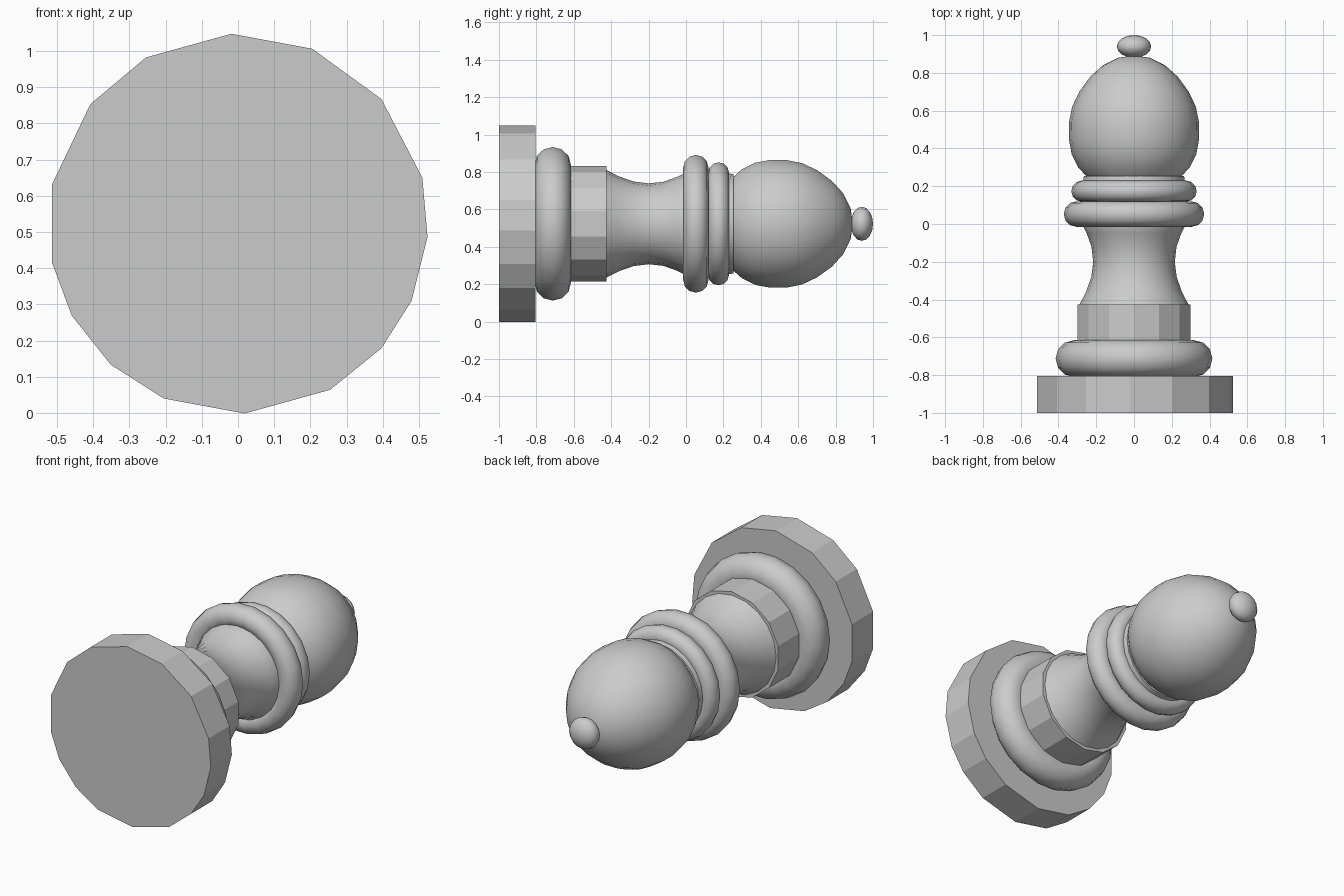
import bpy, bmesh
from math import sin, cos, radians, pi

if "Cube" in bpy.data.objects:
    bpy.data.objects.remove(bpy.data.objects["Cube"])

CZ = 0.523  # height of the lying axis


def even(n, start=0):
    return [radians(start) + 2 * pi * i / n for i in range(n)]


def lathe(name, profile, angles, smooth=35, closed=False):
    """Revolve (y, radius) points around the y axis; zero radius makes a pole."""
    bm = bmesh.new()
    rings = []
    for y, r in profile:
        if r == 0:
            rings.append([bm.verts.new((0, y, CZ))] * len(angles))
        else:
            rings.append([bm.verts.new((r * cos(a), y, CZ + r * sin(a))) for a in angles])
    pairs = list(zip(rings, rings[1:]))
    if closed:
        pairs.append((rings[-1], rings[0]))
    n = len(angles)
    for a, b in pairs:
        for i in range(n):
            j = (i + 1) % n
            quad = list(dict.fromkeys((a[i], a[j], b[j], b[i])))
            bm.faces.new(quad)
    if not closed:
        for ring in (rings[0], rings[-1]):
            if len(set(ring)) > 1:
                bm.faces.new(ring)
    bmesh.ops.recalc_face_normals(bm, faces=bm.faces[:])
    me = bpy.data.meshes.new(name)
    bm.to_mesh(me)
    bm.free()
    ob = bpy.data.objects.new(name, me)
    bpy.context.collection.objects.link(ob)
    if smooth:
        bpy.ops.object.select_all(action='DESELECT')
        ob.select_set(True)
        bpy.context.view_layer.objects.active = ob
        bpy.ops.object.shade_smooth_by_angle(angle=radians(smooth))
    return ob


def ring(name, y0, y1, outer):
    """Round bead between y0 and y1 with the given outer radius."""
    h = (y1 - y0) / 2
    section = [((y0 + y1) / 2 + h * cos(a), outer - h + h * sin(a)) for a in even(12)]
    lathe(name, section, even(22), 60, closed=True)


# Faceted base with slightly uneven sides
base_angles = [radians(a) for a in (92, 67, 41, 14, -4, -24, -41, -61, -88,
                                    -113, -132, -151, -168, -192, -219, -241)]
lathe("base", [(-1, 0.525), (-0.805, 0.525)], base_angles, 0)

# Stem: faceted collar and smooth waist
ring("base_ring", -0.81, -0.615, 0.415)
lathe("collar", [(-0.80, 0.308), (-0.425, 0.308)], even(14, 90), 0)
lathe("waist", [(-0.45, 0.30), (-0.42, 0.285), (-0.36, 0.254), (-0.28, 0.226), (-0.20, 0.216),
                (-0.12, 0.225), (-0.05, 0.25), (0.0, 0.275), (0.15, 0.275), (0.225, 0.27),
                (0.255, 0.265)], even(20))

# Neck rings
ring("lower_neck_ring", -0.015, 0.12, 0.372)
ring("upper_neck_ring", 0.118, 0.23, 0.332)

# Egg-shaped head
lathe("head", [(0.22, 0.22), (0.25, 0.25), (0.30, 0.295), (0.37, 0.33), (0.45, 0.345),
               (0.54, 0.344), (0.62, 0.328), (0.70, 0.29), (0.78, 0.232), (0.84, 0.165),
               (0.88, 0.085), (0.892, 0)], even(22), 60)

# Small bead on the tip
lathe("tip_bead", [(0.94 - 0.06 * cos(pi * i / 8), 0.091 * sin(pi * i / 8) if 0 < i < 8 else 0)
                   for i in range(9)], even(16), 60)
